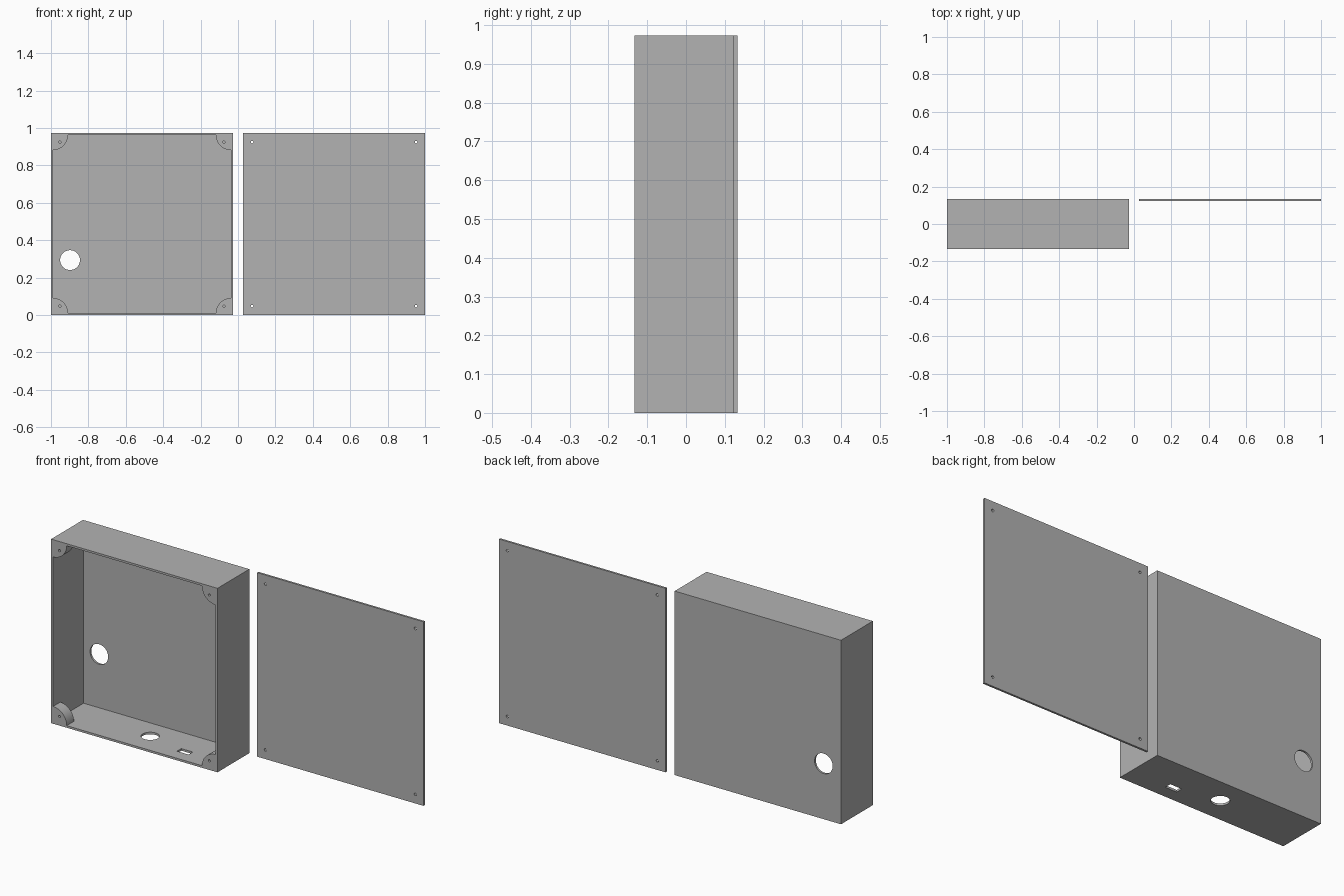
import bpy, bmesh
from math import pi, cos, sin

if "Cube" in bpy.data.objects:
    bpy.data.objects.remove(bpy.data.objects["Cube"], do_unlink=True)

SIZE, HALF_DEPTH, WALL = 0.973, 0.133, 0.011
BOX_X, LID_X, MID_Z = -1 + SIZE / 2, 1 - SIZE / 2, SIZE / 2
SCREW = SIZE / 2 - 0.048        # screw offset from panel centre
POST_RADIUS, POST_BACK = 0.08, -0.073
CORNERS = [(1, 1), (-1, 1), (-1, -1), (1, -1)]

grey = bpy.data.materials.new("plain grey")
grey.use_nodes = True
grey.diffuse_color = (0.448, 0.448, 0.448, 1)
grey.node_tree.nodes["Principled BSDF"].inputs["Base Color"].default_value = grey.diffuse_color


def prism(name, points, start, end, axis="y"):
    """Extrude a flat outline along y (outline in x, z) or z (outline in x, y)."""
    bm = bmesh.new()
    place = (lambda a, b: (a, start, b)) if axis == "y" else (lambda a, b: (a, b, start))
    face = bm.faces.new([bm.verts.new(place(a, b)) for a, b in points])
    new = bmesh.ops.extrude_face_region(bm, geom=[face])["geom"]
    shift = (0, end - start, 0) if axis == "y" else (0, 0, end - start)
    bmesh.ops.translate(bm, vec=shift, verts=[v for v in new if isinstance(v, bmesh.types.BMVert)])
    bmesh.ops.recalc_face_normals(bm, faces=bm.faces)
    mesh = bpy.data.meshes.new(name)
    bm.to_mesh(mesh)
    bm.free()
    mesh.materials.append(grey)
    obj = bpy.data.objects.new(name, mesh)
    bpy.context.collection.objects.link(obj)
    return obj


def rect(cx, cy, hx, hy):
    return [(cx + sx * hx, cy + sy * hy) for sx, sy in CORNERS]


def circle(cx, cy, r, n=48):
    return [(cx + r * cos(2 * pi * i / n), cy + r * sin(2 * pi * i / n)) for i in range(n)]


def notched_square(cx, cy, half, r, n=12):
    """Square outline with a round bite taken from each corner."""
    points = []
    for k, (sx, sy) in enumerate(CORNERS):
        for i in range(n + 1):
            a = 2 * pi - pi / 2 * i / n + pi / 2 * (k - 1) - pi / 2 + pi / 2
            points.append((cx + sx * half + r * cos(a), cy + sy * half + r * sin(a)))
    return points


def cut(obj, cutter):
    mod = obj.modifiers.new("cut", "BOOLEAN")
    mod.operation, mod.solver, mod.object = "DIFFERENCE", "EXACT", cutter
    bpy.context.view_layer.objects.active = obj
    bpy.ops.object.modifier_apply(modifier=mod.name)
    bpy.data.objects.remove(cutter, do_unlink=True)


def finish(obj):
    bpy.ops.object.select_all(action="DESELECT")
    obj.select_set(True)
    bpy.context.view_layer.objects.active = obj
    bpy.ops.object.shade_smooth_by_angle()


# Box shell, open at the front, with quarter round corner posts
box = prism("box", rect(BOX_X, MID_Z, SIZE / 2, SIZE / 2), -HALF_DEPTH, HALF_DEPTH)
inner = SIZE / 2 - WALL
cut(box, prism("cavity", rect(BOX_X, MID_Z, inner, inner), POST_BACK, HALF_DEPTH - WALL))
cut(box, prism("mouth", notched_square(BOX_X, MID_Z, inner, POST_RADIUS), -0.2, POST_BACK + 0.03))

# Cable hole in the back, round and rectangular openings in the floor
cut(box, prism("back_hole", circle(-0.898, 0.294, 0.053), 0.1, 0.2))
cut(box, prism("floor_hole", circle(BOX_X, 0, 0.044), -0.05, 0.05, "z"))
cut(box, prism("floor_slot", rect(-0.276, -0.049, 0.034, 0.018), -0.05, 0.05, "z"))

# Flat lid standing beside the box
lid = prism("lid", rect(LID_X, MID_Z, SIZE / 2, SIZE / 2), HALF_DEPTH - WALL, HALF_DEPTH)

# Screw holes in the posts and the lid
for sx, sz in CORNERS:
    z = MID_Z + sz * SCREW
    cut(box, prism("post_hole", circle(BOX_X + sx * SCREW, z, 0.006, 16), -0.2, POST_BACK + 0.02))
    cut(lid, prism("lid_hole", circle(LID_X + sx * SCREW, z, 0.007, 16), 0.1, 0.2))

finish(box)
finish(lid)
